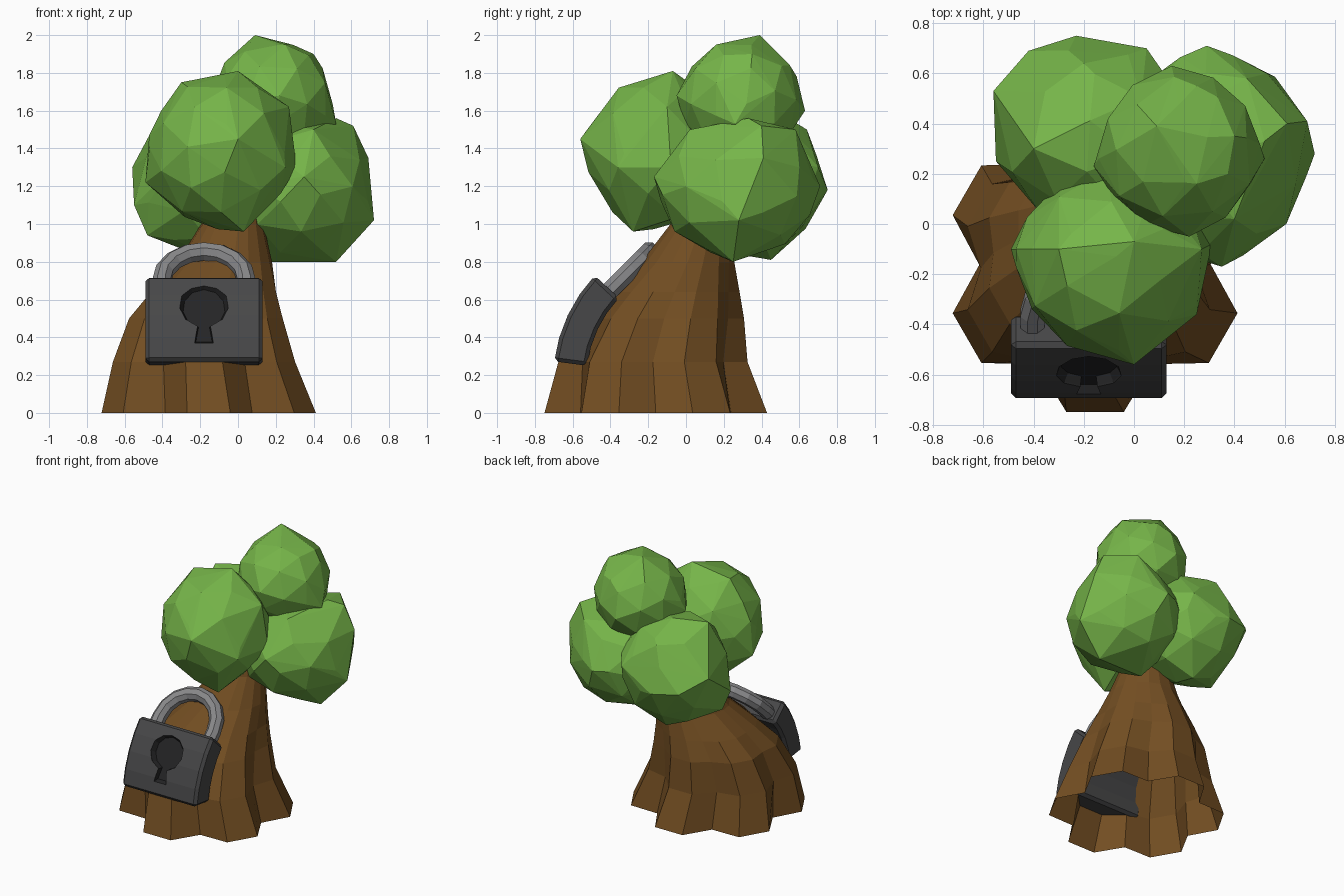
import bpy, bmesh, math
from mathutils import Vector, Euler

if "Cube" in bpy.data.objects:
    bpy.data.objects.remove(bpy.data.objects["Cube"])


def material(name, r, g, b):
    lin = [((c / 255 + 0.055) / 1.055) ** 2.4 for c in (r, g, b)]
    m = bpy.data.materials.new(name)
    m.diffuse_color = (*lin, 1)
    m.use_nodes = True
    m.node_tree.nodes["Principled BSDF"].inputs["Base Color"].default_value = m.diffuse_color
    return m


GREEN = material("leaf green", 118, 181, 73)
BROWN = material("bark brown", 115, 78, 34)
DARK = material("lock dark grey", 71, 71, 72)
BLACK = material("keyhole black", 37, 37, 38)
STEEL = material("shackle grey", 136, 136, 138)


def finish(name, bm, *mats, recalc=True):
    if recalc:
        bmesh.ops.recalc_face_normals(bm, faces=bm.faces)
    mesh = bpy.data.meshes.new(name)
    bm.to_mesh(mesh)
    bm.free()
    for m in mats:
        mesh.materials.append(m)
    ob = bpy.data.objects.new(name, mesh)
    bpy.context.collection.objects.link(ob)
    return ob


def loft(bm, rings, cap_start=True, cap_end=True):
    vs = [[bm.verts.new(p) for p in ring] for ring in rings]
    n = len(vs[0])
    for a, b in zip(vs, vs[1:]):
        for i in range(n):
            j = (i + 1) % n
            bm.faces.new((a[i], a[j], b[j], b[i]))
    if cap_start:
        bm.faces.new(vs[0][::-1])
    if cap_end:
        bm.faces.new(vs[-1])


# Foliage: convex hull of a low-poly ball and a few irregular corners
def leaf_ball(name, lo, hi, turn, corners):
    lo, hi = Vector(lo), Vector(hi)
    mid, half = (lo + hi) / 2, (hi - lo) / 2
    ball = bmesh.new()
    bmesh.ops.create_icosphere(ball, subdivisions=2, radius=0.95,
                               matrix=Euler(turn).to_matrix().to_4x4())
    bm = bmesh.new()
    for p in [mid + v.co * half for v in ball.verts] + corners:
        bm.verts.new(p)
    ball.free()
    bmesh.ops.convex_hull(bm, input=bm.verts[:])
    bmesh.ops.delete(bm, geom=[v for v in bm.verts if not v.link_faces], context='VERTS')
    finish(name, bm, GREEN)


leaf_ball("foliage_front", (-0.49, -0.55, 0.95), (0.31, 0.25, 1.81), (0.3, 0.5, 0.2),
          [(0, -0.56, 1.45), (-0.49, -0.1, 1.22), (-0.47, -0.1, 1.47), (0.31, -0.08, 1.3),
           (0.25, -0.36, 1.3), (0, -0.07, 1.81), (-0.3, -0.1, 1.75), (0.03, -0.28, 0.96),
           (0.27, -0.1, 1.62)])
leaf_ball("foliage_top", (-0.16, -0.05, 1.32), (0.52, 0.63, 1.99), (0.7, 0.2, 0.9),
          [(0.09, 0.39, 2.0), (0.25, 0.16, 1.95), (0.4, 0.35, 1.9), (0.52, 0.26, 1.53),
           (0.22, -0.05, 1.68), (-0.16, 0.23, 1.6), (0.15, 0.63, 1.6), (0.25, 0.55, 1.84)])
leaf_ball("foliage_right", (-0.1, -0.17, 0.8), (0.72, 0.71, 1.56), (0.1, 0.8, 0.4),
          [(0.72, 0.28, 1.02), (0.69, 0.41, 1.35), (0.52, 0.33, 1.56), (0.52, 0.25, 0.8),
           (0.15, 0.25, 0.8), (0.35, -0.17, 1.25), (0.29, 0.71, 1.2), (0.53, 0.6, 1.3),
           (0.61, 0.4, 1.52), (0.4, 0.02, 1.5), (0.45, 0.58, 1.5)])
leaf_ball("foliage_back_left", (-0.56, -0.04, 0.81), (0.25, 0.75, 1.64), (0.9, 0.4, 1.3),
          [(-0.56, 0.53, 1.3), (-0.55, 0.25, 1.1), (-0.42, 0.69, 1.2), (-0.23, 0.75, 1.18),
           (0.05, 0.7, 1.3), (-0.48, 0.25, 0.94), (-0.15, 0.45, 0.81), (-0.4, 0.3, 1.6),
           (-0.2, 0.64, 1.5)])

# Trunk: six root lobes blending into a leaning round top, open underneath
# each ring: z, centre x, centre y, lobe radius, notch radius
levels = [(0, -0.155, -0.16, 0.60, 0.46),
          (0.27, -0.18, -0.175, 0.51, 0.43),
          (0.50, -0.17, -0.115, 0.43, 0.39),
          (0.64, -0.13, -0.06, 0.35, 0.33),
          (0.80, -0.07, 0.01, 0.25, 0.25),
          (1.00, -0.03, 0.08, 0.165, 0.165),
          (1.20, 0.0, 0.12, 0.13, 0.13)]
rings = []
for z, cx, cy, lobe, notch in levels:
    ring = []
    for k in range(6):
        for off, r in ((0, notch), (19, lobe), (41, lobe)):
            a = math.radians(60 * k + off)
            ring.append((cx + r * math.cos(a), cy + r * math.sin(a), z))
    rings.append(ring)
bm = bmesh.new()
loft(bm, rings, cap_start=False)
finish("trunk", bm, BROWN, recalc=False)

# Padlock body: bar bent back over the trunk
LX = -0.18
OY, OZ = 0.12, 0.165


def bend(x, radius, deg):
    a = math.radians(deg)
    return Vector((x, OY - radius * math.cos(a), OZ + radius * math.sin(a)))


angles = [7.5 + 35.5 * i / 4 for i in range(5)]
bm = bmesh.new()
loft(bm, [[bend(x, 0.825, a) for a in angles] + [bend(x, 0.65, a) for a in reversed(angles)]
          for x in (LX - 0.31, LX + 0.31)])
body = finish("lock_body", bm, DARK, BLACK)

# Keyhole cutter: round hole with a flared slot and sloping rim
tilt = math.radians(24)
up = Vector((0, math.sin(tilt), math.cos(tilt)))
out = Vector((0, -math.cos(tilt), math.sin(tilt)))
origin = bend(LX, 0.825, 24)
outline = [(-0.035, -0.05), (-0.05, -0.14), (0.05, -0.14), (0.035, -0.05)]
for i in range(11):
    a = math.radians(-75 + 33 * i)
    outline.append((0.13 * math.cos(a), 0.082 + 0.13 * math.sin(a)))
bm = bmesh.new()
loft(bm, [[origin + Vector((u * s, 0, 0)) + up * (0.03 + (v - 0.03) * s) + out * d
           for u, v in outline] for d, s in ((-0.045, 0.86), (-0.01, 1), (0.1, 1))])
for f in bm.faces:
    f.material_index = 1
cutter = finish("keyhole_cutter", bm, DARK, BLACK)
cutter.hide_render = True

bev = body.modifiers.new("bevel", 'BEVEL')
bev.width, bev.segments, bev.limit_method = 0.02, 1, 'ANGLE'
cut = body.modifiers.new("keyhole", 'BOOLEAN')
cut.operation, cut.solver, cut.object = 'DIFFERENCE', 'EXACT', cutter
bpy.context.view_layer.objects.active = body
for m in ("bevel", "keyhole"):
    bpy.ops.object.modifier_apply(modifier=m)
bpy.data.objects.remove(cutter)

# Shackle: octagonal bar swept along an arch leaning at 45 degrees
lean = Vector((0, 0.71, 0.71))
depth = Vector((0, -0.71, 0.71))
base = Vector((LX, -0.405, 0.645))
path = [(-0.225, -0.06, 180)]
for i in range(9):
    a = 180 - 22.5 * i
    path.append((0.225 * math.cos(math.radians(a)), 0.07 + 0.225 * math.sin(math.radians(a)), a))
path.append((0.225, -0.06, 0))
rings = []
for u, v, a in path:
    side = Vector((math.cos(math.radians(a)), 0, 0)) + lean * math.sin(math.radians(a))
    p = base + Vector((u, 0, 0)) + lean * v
    rings.append([p + 0.052 * (side * math.cos(t) + depth * math.sin(t))
                  for t in (math.pi / 8 + i * math.pi / 4 for i in range(8))])
bm = bmesh.new()
loft(bm, rings)
finish("shackle", bm, STEEL)
